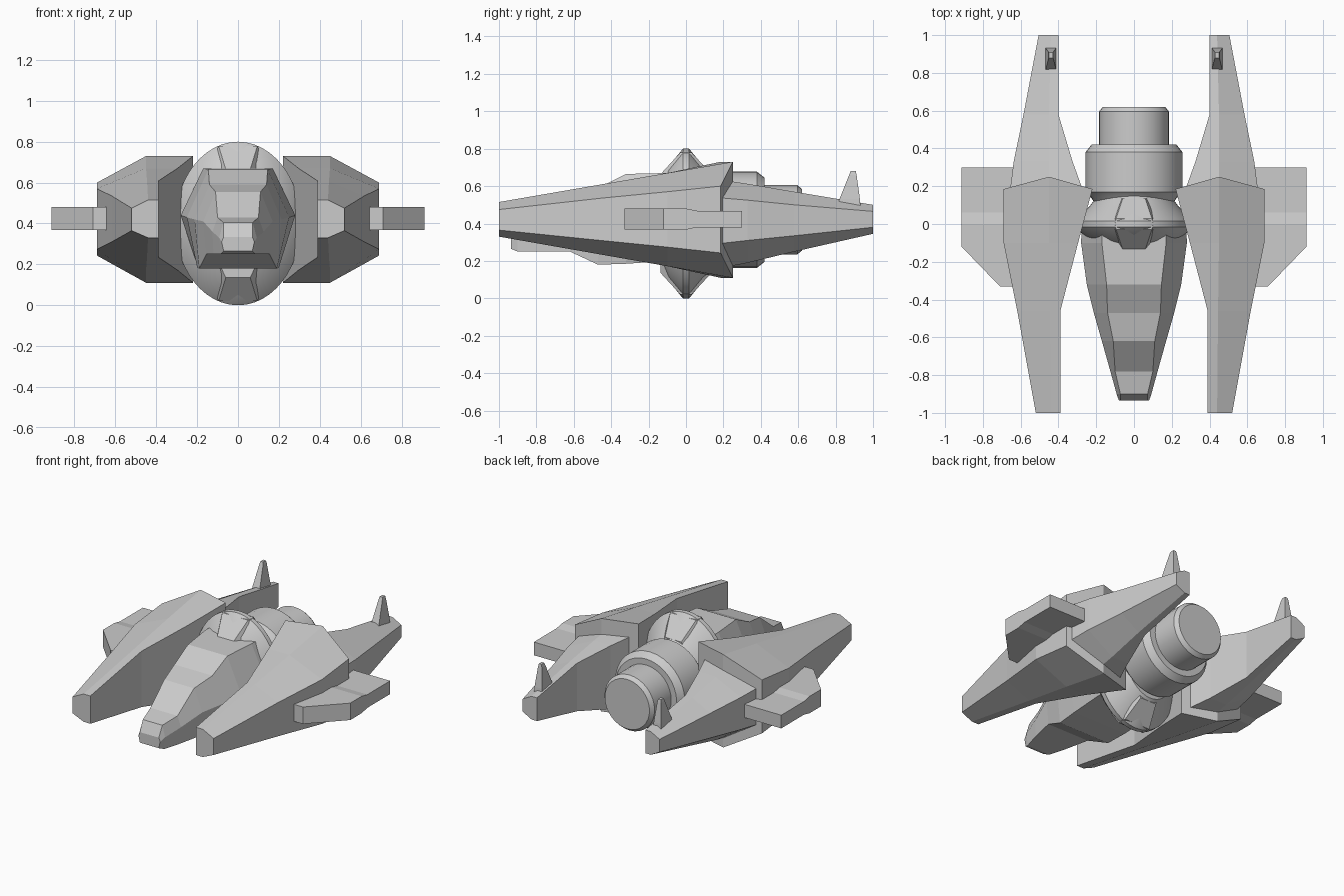
import bpy, bmesh
from math import sin, cos, pi

if "Cube" in bpy.data.objects:
    bpy.data.objects.remove(bpy.data.objects["Cube"])


def make(name, bm, mirror=False):
    bmesh.ops.recalc_face_normals(bm, faces=bm.faces)
    me = bpy.data.meshes.new(name)
    bm.to_mesh(me)
    bm.free()
    ob = bpy.data.objects.new(name, me)
    bpy.context.collection.objects.link(ob)
    if mirror:
        ob.modifiers.new("Mirror", 'MIRROR')
    return ob


def loft(name, sections, mirror=False):
    """Skin a series of equal-length point rings and cap the ends."""
    bm = bmesh.new()
    rings = [[bm.verts.new(p) for p in s] for s in sections]
    n = len(rings[0])
    for a, b in zip(rings, rings[1:]):
        for i in range(n):
            j = (i + 1) % n
            bm.faces.new((a[i], a[j], b[j], b[i]))
    for r in (rings[0], rings[-1]):
        if n == 6:
            bm.faces.new((r[0], r[1], r[4], r[5]))
            bm.faces.new((r[1], r[2], r[3], r[4]))
        else:
            bm.faces.new(r)
    return make(name, bm, mirror)


def lathe(name, profile, zc, seg=32, sx=1.0):
    """Spin (y, radius) points about a lengthwise axis at height zc."""
    ob = loft(name, [[(sx * r * cos(2 * pi * i / seg), y, zc + r * sin(2 * pi * i / seg))
                      for i in range(seg)] for y, r in profile])
    bpy.context.view_layer.objects.active = ob
    ob.select_set(True)
    bpy.ops.object.shade_smooth_by_angle(angle=0.45)
    ob.select_set(False)
    return ob


def pod(name, rows):
    """Six-sided pod: y, y of ridge, x inner, mid, outer, z ridge top/bottom, outer top/bottom."""
    loft(name, [[(xi, y, zt), (xm, ym, zt), (xo, y, ot),
                 (xo, y, ob), (xm, ym, zb), (xi, y, zb)]
                for y, ym, xi, xm, xo, zt, zb, ot, ob in rows], True)


# Long side pods, front and rear halves
pod("front_pod", [
    (-1.0, -1.0, .39, .44, .52, .515, .33, .475, .365),
    (-.46, -.46, .39, .445, .618, .608, .235, .535, .31),
    (-.10, -.10, .296, .45, .69, .67, .172, .57, .274),
    (.185, .25, .22, .45, .69, .73, .11, .60, .243)])
pod("rear_pod", [
    (.15, .15, .26, .45, .66, .64, .155, .54, .29),
    (.33, .33, .325, .45, .637, .612, .19, .525, .31),
    (.58, .58, .40, .45, .585, .57, .25, .50, .335),
    (1.0, 1.0, .40, .44, .505, .50, .345, .465, .38)])

# Short side wings
loft("side_wing", [[(.50, y, b), (x, y, b), (x, y, t), (.50, y, t)]
                   for y, x, b, t in [(-.33, .71, .367, .48), (-.12, .913, .367, .48),
                                      (0, .913, .367, .48), (.06, .913, .38, .468),
                                      (.30, .913, .38, .468)]], True)

# Tail fins
loft("tail_fin", [[(.44 - w, a, z), (.44 + w, a, z), (.44 + w, b, z), (.44 - w, b, z)]
                  for z, w, a, b in [(.46, .03, .80, .935), (.53, .027, .82, .93),
                                     (.66, .014, .872, .912), (.68, .01, .88, .908)]], True)

# Faceted nose: y, top half-width and z, side half-width and z, bottom half-width and z
nose = [(.05, .17, .67, .275, .44, .20, .20), (-.10, .17, .67, .28, .44, .20, .20),
        (-.32, .145, .665, .25, .43, .20, .185), (-.47, .14, .59, .213, .42, .19, .18),
        (-.62, .11, .555, .17, .41, .155, .25), (-.78, .10, .43, .125, .36, .12, .25),
        (-.90, .072, .405, .092, .33, .085, .25), (-.935, .07, .335, .08, .31, .07, .265)]
loft("nose", [[(-wt, y, zt), (wt, y, zt), (wm, y, zm), (wb, y, zb), (-wb, y, zb), (-wm, y, zm)]
              for y, wt, zt, wm, zm, wb, zb in nose])

# Upright ring around the middle
lathe("centre_ring", [(-.12, .25), (-.09, .31), (-.025, .39), (-.015, .40),
                      (.015, .40), (.025, .39), (.09, .31), (.15, .25)], .4, 48, .77)

# Wedge braces on the ring, above and below, fore and aft
for s, tag in ((1, "upper"), (-1, "lower")):
    for d, end in ((1, "rear"), (-1, "front")):
        loft(f"{tag}_{end}_brace",
             [[(-w, d * y0, .4 + s * h), (w, d * y0, .4 + s * h),
               (w * 1.5, d * y0, .4 + s * .2), (-w * 1.5, d * y0, .4 + s * .2)]
              for y0, w, h in [(.0, .10, .38), (.03, .095, .38), (.135, .06, .265)]])

# Round engine and nozzle
lathe("engine", [(.10, .20), (.15, .235), (.17, .257), (.38, .257), (.42, .225)], .42)
lathe("nozzle", [(.40, .185), (.595, .185), (.62, .165)], .42)
